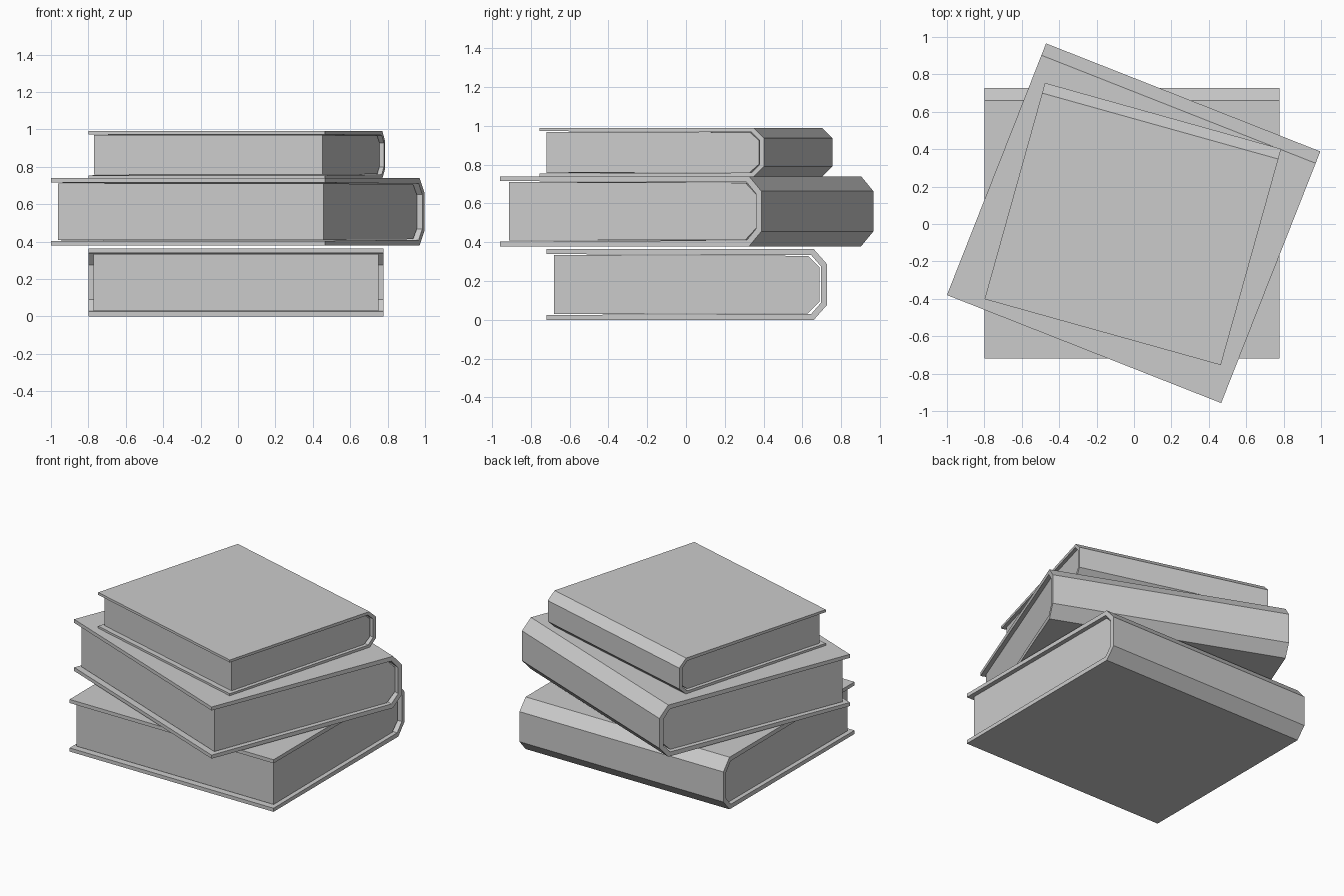
import bpy, bmesh
from math import radians

if "Cube" in bpy.data.objects:
    bpy.data.objects.remove(bpy.data.objects["Cube"])


def extrude_profile(name, profile, half_w, parent):
    """Solid made by sweeping a closed (y, z) profile along x."""
    bm = bmesh.new()
    face = bm.faces.new([bm.verts.new((-half_w, y, z)) for y, z in profile])
    ext = bmesh.ops.extrude_face_region(bm, geom=[face])
    verts = [v for v in ext["geom"] if isinstance(v, bmesh.types.BMVert)]
    bmesh.ops.translate(bm, verts=verts, vec=(2 * half_w, 0, 0))
    bmesh.ops.recalc_face_normals(bm, faces=bm.faces)
    mesh = bpy.data.meshes.new(name)
    bm.to_mesh(mesh)
    bm.free()
    obj = bpy.data.objects.new(name, mesh)
    bpy.context.collection.objects.link(obj)
    # place the part with the book's location, turn and size
    obj.location, obj.rotation_euler, obj.scale = parent
    return obj


H = 0.364  # thickness of an unscaled book


def mirrored(lower):
    """Complete a lower half outline with its reflection about mid height."""
    return lower + [(y, H - z) for y, z in reversed(lower)]


# Cover: outer wrap with a chamfered spine, then the inner wrap back
outer = mirrored([(-0.723, 0), (0.655, 0), (0.723, 0.077)])
inner = mirrored([(-0.723, 0.025), (0.642, 0.031), (0.693, 0.09)])
cover_profile = outer + inner[::-1]

# Page block: set in from the cover edges, following the spine chamfer
page_profile = mirrored([(-0.685, 0.03), (0.625, 0.034), (0.685, 0.095)])

# name, location, turn in degrees, scale
books = [
    ("bottom_book", (-0.01, 0.004, 0.0), 0, (1, 1, 1)),
    ("middle_book", (-0.002, 0.004, 0.379), -21.5, (1, 1, 0.992)),
    ("top_book", (-0.006, 0.0, 0.737), -15.6, (0.832, 0.83, 0.695)),
]
for name, loc, turn, scale in books:
    place = (loc, (0, 0, radians(turn)), scale)
    extrude_profile(name + "_cover", cover_profile, 0.788, place)
    extrude_profile(name + "_pages", page_profile, 0.762, place)
